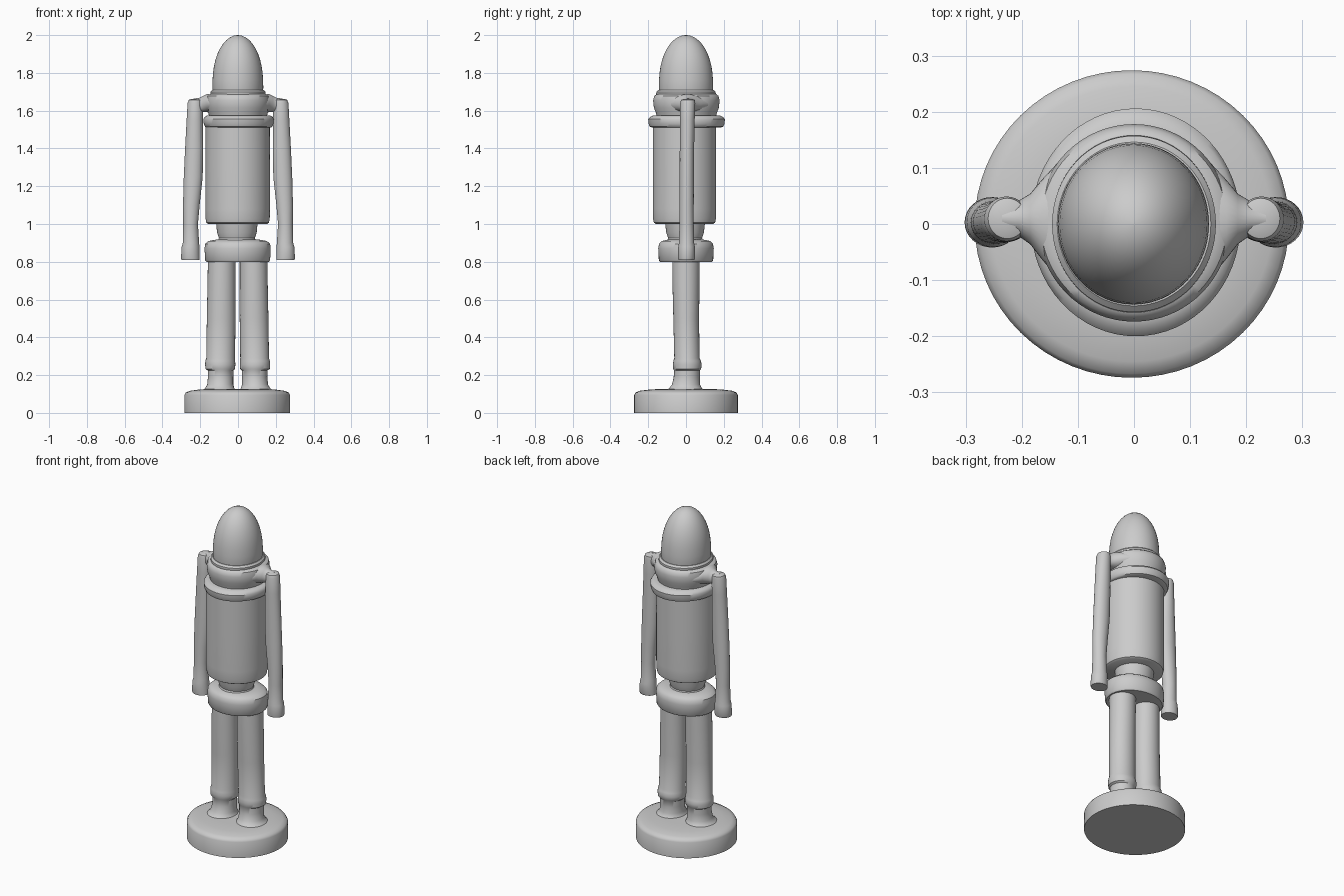
import bpy, math


def loft(name, rings, n=48, along_x=False):
    """Skin stacked ellipses: (height, centre_a, centre_b, radius_a, radius_b)."""
    verts, faces = [], []
    for h, ca, cb, ra, rb in rings:
        for i in range(n):
            t = 2 * math.pi * i / n
            a, b = ca + ra * math.cos(t), cb + rb * math.sin(t)
            verts.append((h, a, b) if along_x else (a, b, h))
    for k in range(len(rings) - 1):
        for i in range(n):
            j = (i + 1) % n
            faces.append((k * n + i, k * n + j, (k + 1) * n + j, (k + 1) * n + i))
    faces.append(tuple(range(n))[::-1])
    faces.append(tuple(range((len(rings) - 1) * n, len(rings) * n)))
    if along_x and rings[-1][0] < rings[0][0]:
        faces = [f[::-1] for f in faces]
    mesh = bpy.data.meshes.new(name)
    mesh.from_pydata(verts, [], faces)
    ob = bpy.data.objects.new(name, mesh)
    bpy.context.collection.objects.link(ob)
    bpy.ops.object.select_all(action='DESELECT')
    ob.select_set(True)
    bpy.context.view_layer.objects.active = ob
    bpy.ops.object.shade_smooth_by_angle(angle=math.radians(40))
    return ob


def turned(name, profile, cx=0, cy=0, n=64):
    """Turned part from (z, radius_x, radius_y)."""
    return loft(name, [(z, cx, cy, rx, ry) for z, rx, ry in profile], n)


# Round stand with softened top edge
turned("base", [(0, .28, .274), (.095, .28, .274), (.108, .272, .267),
                (.117, .25, .245), (.124, .20, .19), (.127, .14, .12)], -.004)

# Hips and waist
turned("hips", [(.80, .165, .138), (.808, .172, .144), (.87, .175, .147),
                (.895, .172, .143), (.91, .155, .128), (.918, .11, .09)], -.002)
turned("waist", [(.89, .112, .105), (.925, .095, .09), (.955, .105, .10),
                 (1.03, .112, .108)], -.006, -.005)

# Barrel torso with a rounded lower rim
turned("torso", [(1.0, .155, .15), (1.007, .166, .162), (1.03, .17, .167),
                 (1.08, .171, .168), (1.3, .171, .168), (1.54, .170, .168)], -.002, -.008)

# Chest band and chest above it
turned("chest_band", [(1.51, .17, .178), (1.515, .178, .194), (1.53, .184, .201),
                      (1.555, .187, .203), (1.567, .18, .193), (1.575, .165, .175)], .003, .003)
turned("upper_chest", [(1.56, .15, .155), (1.59, .158, .162), (1.615, .168, .172),
                       (1.655, .172, .176), (1.678, .166, .17), (1.688, .15, .157)], 0, .002)
turned("neck_ring", [(1.67, .14, .15), (1.688, .146, .158), (1.70, .146, .157),
                     (1.71, .137, .146)])

# Egg-shaped head
head = [(1.69, .130, .140), (1.72, .135, .144), (1.76, .134, .143)]
for k in range(1, 11):
    t = math.pi / 2 * k / 10
    r = max(math.cos(t), .02)
    head.append((1.76 + .24 * math.sin(t), .133 * r, .142 * r))
turned("head", head, -.001)

for s, side in ((-1, "left"), (1, "right")):
    # Leg with trouser cuff and foot flaring onto the base
    loft(side + "_leg", [(z, s * x - .002, y, rx, ry) for z, x, y, rx, ry in (
        (.115, .10, -.005, .095, .105), (.13, .095, -.003, .078, .087),
        (.15, .092, 0, .069, .074), (.19, .090, .004, .067, .069),
        (.225, .090, .005, .068, .069), (.232, .092, .006, .078, .074),
        (.255, .092, .007, .080, .076), (.275, .092, .006, .079, .073),
        (.29, .090, .005, .076, .067), (.5, .087, .001, .076, .068),
        (.7, .085, 0, .074, .072), (.83, .084, 0, .073, .073))])
    # Long arm ending in a slightly wider cuff
    loft(side + "_arm", [(z, s * x, y, rx, ry) for z, x, y, rx, ry in (
        (.81, .251, .002, .048, .042), (.818, .253, .003, .049, .045),
        (.88, .251, .003, .047, .044), (.90, .249, .003, .043, .040),
        (1.0, .251, .003, .039, .038), (1.1, .247, .003, .044, .038),
        (1.25, .237, .004, .050, .038), (1.4, .232, .005, .048, .038),
        (1.55, .229, .007, .043, .039), (1.64, .227, .009, .040, .040),
        (1.657, .226, .010, .034, .036), (1.663, .226, .010, .02, .02))], 32)
    # Tapering shoulder bridging chest and arm
    loft(side + "_shoulder", [(s * x, y, z, ry, rz) for x, y, z, ry, rz in (
        (.08, .005, 1.635, .145, .045), (.13, .006, 1.635, .11, .048),
        (.165, .008, 1.64, .07, .048), (.185, .009, 1.635, .045, .043),
        (.205, .01, 1.63, .032, .038), (.235, .01, 1.63, .025, .034))], 32, True)
